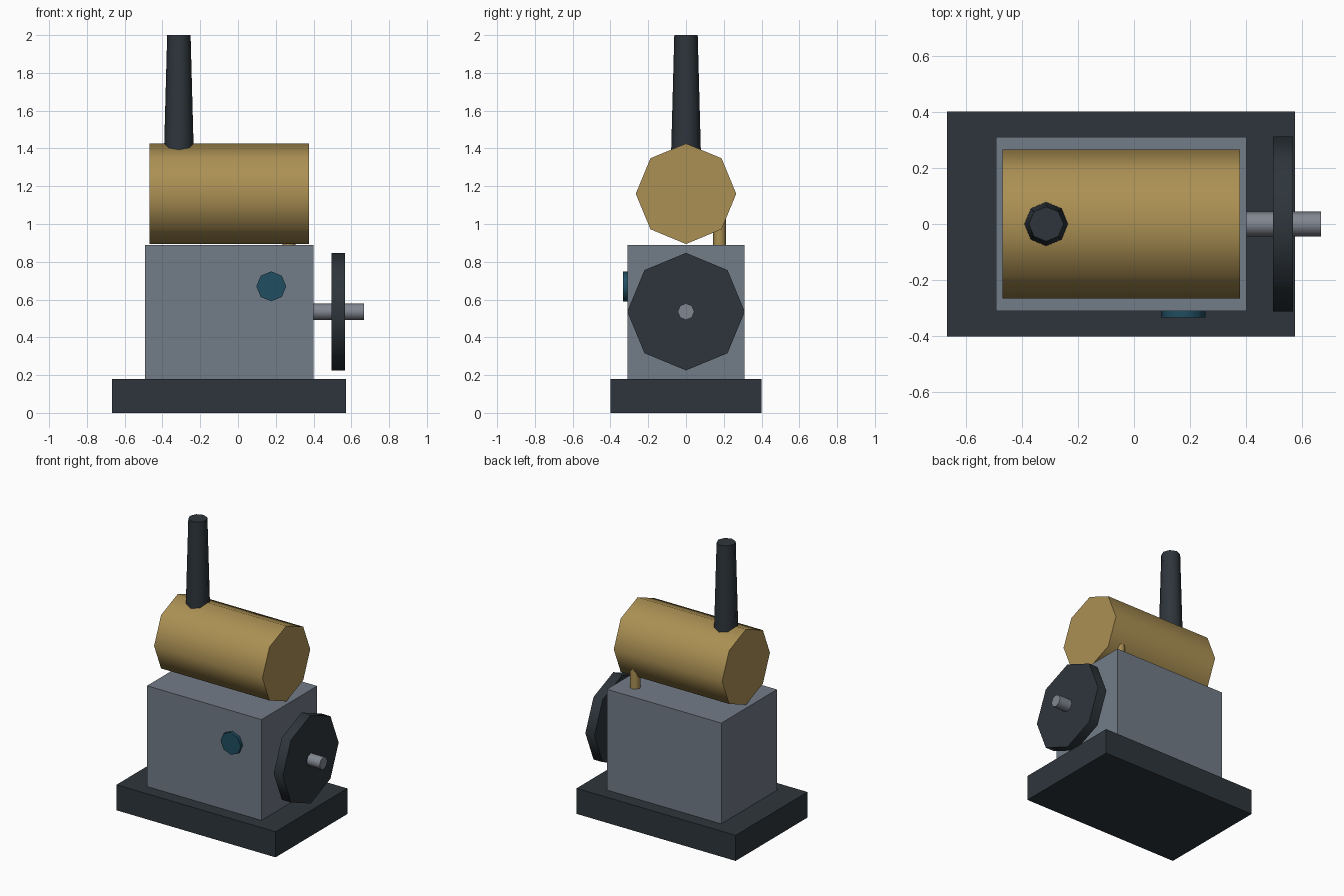
import bpy
import math
from mathutils import Matrix, Vector

cube = bpy.data.objects.get("Cube")
if cube:
    bpy.data.objects.remove(cube, do_unlink=True)


def material(name, r, g, b):
    m = bpy.data.materials.new(name)
    m.use_nodes = True
    m.diffuse_color = (r, g, b, 1)
    m.node_tree.nodes["Principled BSDF"].inputs["Base Color"].default_value = (r, g, b, 1)
    return m


IRON = material("dark iron", 0.027, 0.036, 0.044)
GREY = material("grey metal", 0.17, 0.20, 0.245)
STEEL = material("steel", 0.22, 0.24, 0.28)
BRASS = material("brass", 0.41, 0.28, 0.088)
TEAL = material("teal", 0.014, 0.075, 0.12)


def box(name, low, high, mat):
    low, high = Vector(low), Vector(high)
    bpy.ops.mesh.primitive_cube_add(size=1)
    ob = bpy.context.object
    ob.name = name
    ob.data.transform(Matrix.Translation((low + high) / 2) @ Matrix.Diagonal((*(high - low), 1)))
    ob.data.materials.append(mat)


def rod(name, start, end, r1, r2, mat, sides=8):
    """Smooth-sided prism or cone frustum between two points."""
    start, end = Vector(start), Vector(end)
    axis = end - start
    bpy.ops.mesh.primitive_cone_add(vertices=sides, radius1=r1, radius2=r2, depth=axis.length)
    ob = bpy.context.object
    ob.name = name
    # Turn about one world axis so that a corner of the polygon points up
    if abs(axis.x) > abs(axis.z):
        turn = Matrix.Rotation(math.pi / 2, 4, 'Y')
    elif abs(axis.y) > abs(axis.z):
        turn = Matrix.Rotation(math.pi / 2, 4, 'X')
    else:
        turn = Matrix.Identity(4)
    ob.data.transform(Matrix.Translation((start + end) / 2) @ turn)
    ob.data.materials.append(mat)
    bpy.ops.object.shade_smooth_by_angle(angle=math.radians(60))


# Base and engine body
box("base_plate", (-0.667, -0.4, 0), (0.573, 0.4, 0.18), IRON)
box("engine_body", (-0.492, -0.31, 0.18), (0.4, 0.31, 0.89), GREY)

# Boiler with its chimney and feed pipe
rod("boiler", (-0.468, 0, 1.16), (0.377, 0, 1.16), 0.266, 0.266, BRASS)
rod("chimney", (-0.313, 0, 1.37), (-0.313, 0, 2), 0.079, 0.062, IRON)
rod("feed_pipe", (0.27, 0.178, 0.87), (0.27, 0.178, 1.08), 0.034, 0.034, BRASS)

# Flywheel on its axle
rod("axle", (0.35, 0, 0.536), (0.667, 0, 0.536), 0.044, 0.044, STEEL)
rod("flywheel", (0.496, 0, 0.536), (0.567, 0, 0.536), 0.311, 0.311, IRON)

# Round gauge on the front
rod("gauge", (0.176, -0.28, 0.67), (0.176, -0.333, 0.67), 0.079, 0.079, TEAL)
